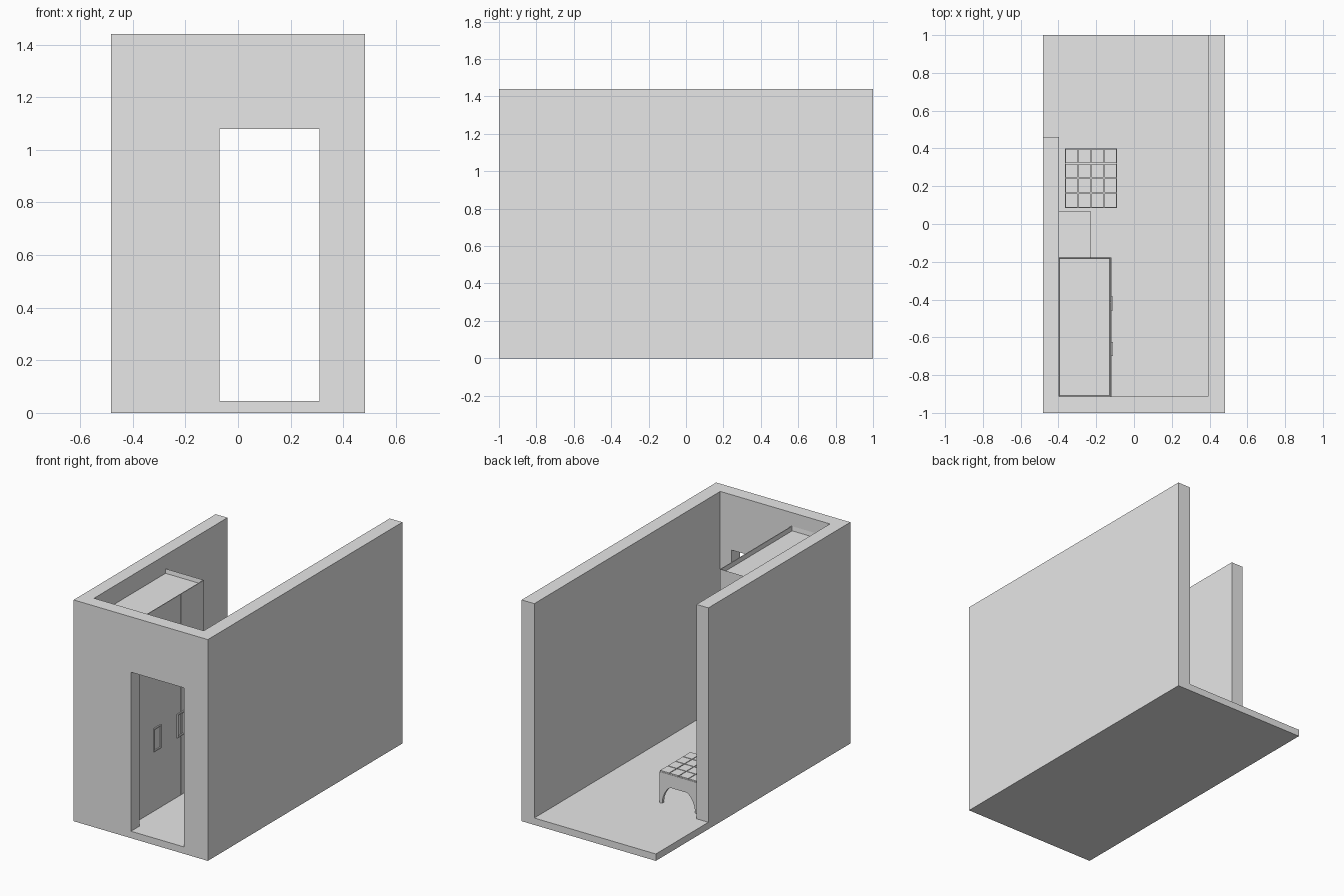
import bpy, bmesh
from mathutils import Vector

cube = bpy.data.objects.get("Cube")
if cube:
    bpy.data.objects.remove(cube)

grey = bpy.data.materials.new("plain_grey")
grey.use_nodes = True
grey.diffuse_color = (0.8, 0.8, 0.8, 1)
grey.node_tree.nodes["Principled BSDF"].inputs["Base Color"].default_value = (0.8, 0.8, 0.8, 1)


def finish(bm, name):
    bmesh.ops.recalc_face_normals(bm, faces=bm.faces)
    mesh = bpy.data.meshes.new(name)
    bm.to_mesh(mesh)
    bm.free()
    mesh.materials.append(grey)
    obj = bpy.data.objects.new(name, mesh)
    bpy.context.collection.objects.link(obj)
    return obj


def add_box(bm, lo, hi):
    lo, hi = Vector(lo), Vector(hi)
    verts = bmesh.ops.create_cube(bm, size=1)["verts"]
    for v in verts:
        v.co = (lo + hi) / 2 + v.co * (hi - lo)


def box(name, lo, hi):
    bm = bmesh.new()
    add_box(bm, lo, hi)
    return finish(bm, name)


def add_prism(bm, points, place, offset):
    """Extrude a flat outline; place maps a profile point into the scene."""
    face = bm.faces.new([bm.verts.new(place(p)) for p in points])
    new = bmesh.ops.extrude_face_region(bm, geom=[face])["geom"]
    bmesh.ops.translate(bm, vec=offset, verts=[g for g in new if isinstance(g, bmesh.types.BMVert)])


W, FLOOR, TOP = 0.483, 0.045, 1.44
INNER_L, INNER_R, INNER_F = 0.392, -0.398, -0.912

# Room shell: floor, two side walls, front wall with a doorway
box("floor", (-W, -1, 0), (W, 1, FLOOR))
box("left_wall", (INNER_L, INNER_F, FLOOR), (W, 1, TOP))
box("right_wall", (-W, INNER_F, FLOOR), (INNER_R, 0.46, TOP))

bm = bmesh.new()
outline = [(-W, FLOOR), (-0.07, FLOOR), (-0.07, 1.08), (0.31, 1.08),
           (0.31, FLOOR), (W, FLOOR), (W, TOP), (-W, TOP)]
add_prism(bm, outline, lambda p: (p[0], -1, p[1]), (0, 1 + INNER_F, 0))
finish(bm, "front_wall")

# Tall wardrobe with a shallow tray in its top
CAB_X, CAB_Y, CAB_Z, SEAM = -0.12, -0.178, 1.352, -0.417
bm = bmesh.new()
add_box(bm, (INNER_R, INNER_F, FLOOR), (CAB_X - 0.005, CAB_Y, CAB_Z))
bm.normal_update()
lid = max(bm.faces, key=lambda f: f.calc_center_median().z)
bmesh.ops.inset_region(bm, faces=[lid], thickness=0.005)
bmesh.ops.translate(bm, vec=(0, 0, -0.028), verts=lid.verts)
finish(bm, "wardrobe_body")

# Wardrobe doors either side of a narrow seam
for name, y0, y1 in (("wardrobe_front_door", INNER_F, SEAM - 0.004),
                     ("wardrobe_back_door", SEAM + 0.004, CAB_Y)):
    box(name, (CAB_X - 0.005, y0, FLOOR), (CAB_X, y1, CAB_Z))

# Rectangular handle frames
for name, y in (("front_handle", -0.662), ("back_handle", -0.422)):
    bm = bmesh.new()
    a, b, t, z0, z1 = y - 0.037, y + 0.037, 0.008, 0.433, 0.585
    for y0, y1, c, d in ((a, a + t, z0, z1), (b - t, b, z0, z1),
                         (a + t, b - t, z0, z0 + t), (a + t, b - t, z1 - t, z1)):
        add_box(bm, (CAB_X, y0, c), (CAB_X + 0.008, y1, d))
    finish(bm, name)

# Low cabinet beside the wardrobe
box("side_cabinet", (INNER_R, CAB_Y, FLOOR), (-0.23, 0.07, 0.5))

# Stool: arched aprons on four sides, seat slab and a grid of pads
X0, X1, Y0, Y1 = -0.365, -0.09, 0.085, 0.4
ARCH, SEAT, PAD = 0.165, 0.247, 0.255


def apron(width):
    h = width / 2
    half = [(h, ARCH), (h, FLOOR), (h - 0.018, FLOOR), (h - 0.024, 0.085),
            (h - 0.038, 0.12), (h - 0.055, 0.145), (h - 0.078, ARCH - 0.003)]
    return half + [(-u, z) for u, z in reversed(half)]


bm = bmesh.new()
cx, cy, t = (X0 + X1) / 2, (Y0 + Y1) / 2, 0.018
for y in (Y0, Y1 - t):
    add_prism(bm, apron(X1 - X0), lambda p: (cx + p[0], y, p[1]), (0, t, 0))
for x in (X0, X1 - t):
    add_prism(bm, apron(Y1 - Y0), lambda p: (x, cy + p[0], p[1]), (t, 0, 0))
finish(bm, "stool_legs")
box("stool_seat", (X0, Y0, ARCH), (X1, Y1, SEAT))

bm = bmesh.new()
N, GAP = 4, 0.0025
dx, dy = (X1 - X0) / N, (Y1 - Y0) / N
for i in range(N):
    for j in range(N):
        add_box(bm, (X0 + i * dx + GAP, Y0 + j * dy + GAP, SEAT),
                (X0 + (i + 1) * dx - GAP, Y0 + (j + 1) * dy - GAP, PAD))
finish(bm, "stool_pads")
